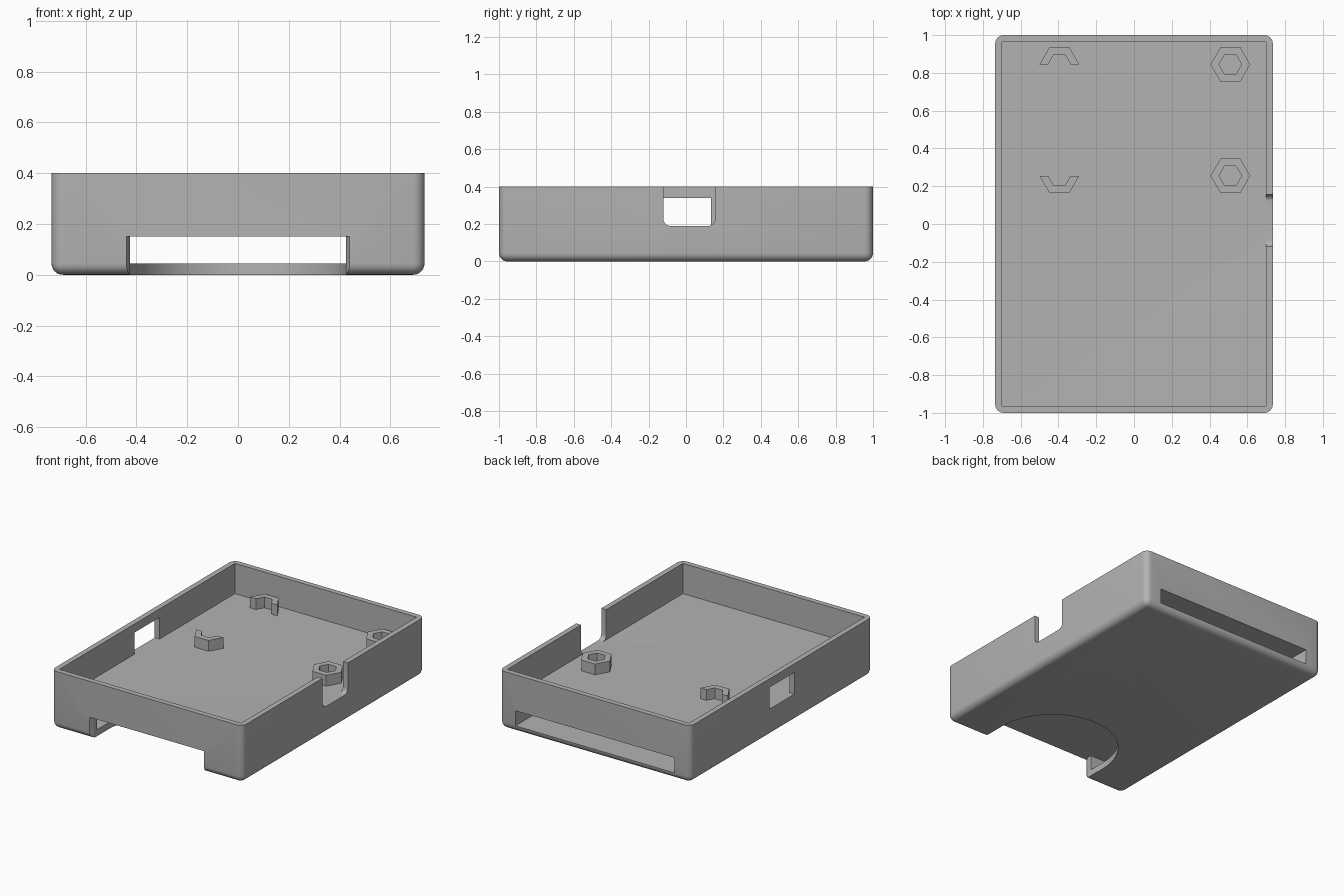
import bpy, bmesh, math
from mathutils import Vector

if "Cube" in bpy.data.objects:
    bpy.data.objects.remove(bpy.data.objects["Cube"])

grey = bpy.data.materials.new("light_grey_plastic")
grey.use_nodes = True
GREY = (0.45, 0.45, 0.45, 1)
grey.diffuse_color = GREY
grey.node_tree.nodes["Principled BSDF"].inputs["Base Color"].default_value = GREY

W, L, H = 0.735, 1.0, 0.4          # half width, half length, height
WALL, FLOOR, PLATE, CEIL = 0.037, 0.19, 0.045, 0.15


def add_object(name, bm):
    bmesh.ops.recalc_face_normals(bm, faces=bm.faces)
    mesh = bpy.data.meshes.new(name)
    bm.to_mesh(mesh)
    bm.free()
    mesh.materials.append(grey)
    obj = bpy.data.objects.new(name, mesh)
    bpy.context.collection.objects.link(obj)
    return obj


def box(name, low, high, bevel=0):
    bm = bmesh.new()
    bmesh.ops.create_cube(bm, size=1)
    for v in bm.verts:
        v.co = Vector(high[i] if v.co[i] > 0 else low[i] for i in range(3))
    if bevel:
        # round every edge except the open rim
        edges = [e for e in bm.edges if min(v.co.z for v in e.verts) < high[2]]
        bmesh.ops.bevel(bm, geom=edges, offset=bevel, segments=6, profile=0.5, affect='EDGES')
    return add_object(name, bm)


def prism(name, points, depth):
    """Extrude a closed loop of 3D points along the depth vector."""
    bm = bmesh.new()
    face = bm.faces.new([bm.verts.new(p) for p in points])
    top = bmesh.ops.extrude_face_region(bm, geom=[face])["geom"]
    bmesh.ops.translate(bm, vec=depth, verts=[g for g in top if isinstance(g, bmesh.types.BMVert)])
    # extrusion keeps the starting cap only if it still exists
    if not face.is_valid:
        bmesh.ops.holes_fill(bm, edges=bm.edges)
    return add_object(name, bm)


def cut(target, cutter):
    mod = target.modifiers.new("cut", 'BOOLEAN')
    mod.operation, mod.solver, mod.object = 'DIFFERENCE', 'EXACT', cutter
    bpy.context.view_layer.objects.active = target
    bpy.ops.object.modifier_apply(modifier=mod.name)
    bpy.data.objects.remove(cutter)


def arc(cx, cy, r, start, end, steps):
    angles = [math.radians(start + (end - start) * i / steps) for i in range(steps + 1)]
    return [(cx + r * math.cos(a), cy + r * math.sin(a)) for a in angles]


# Case shell with an upper tray and a lower sleeve
case = box("case_shell", (-W, -L, 0), (W, L, H), bevel=0.045)
cut(case, box("tray_cutter", (WALL - W, WALL - L, FLOOR), (W - WALL, L - WALL, 1)))
cut(case, box("sleeve_cutter", (-0.61, -0.94, PLATE), (0.61, 1.1, CEIL)))

# Front finger opening: flared mouth running into a round notch
R = 0.425
mouth = [(-R, -0.97), (-R - 0.015, -1), (-R - 0.015, -1.1),
         (R + 0.015, -1.1), (R + 0.015, -1), (R, -0.97)]
outline = mouth + arc(0, -0.82, R, 0, 180, 48)
cut(case, prism("finger_cutter", [(x, y, -0.1) for x, y in outline], (0, 0, CEIL + 0.1)))

# Left side notch, open at the rim, with rounded lower corners
r, y0, y1 = 0.035, -0.12, 0.155
notch = ([(y1, 0.5), (y0, 0.5)] + arc(y0 + r, FLOOR + r, r, 180, 270, 6)
         + arc(y1 - r, FLOOR + r, r, 270, 360, 6))
cut(case, prism("notch_cutter", [(0.68, y, z) for y, z in notch], (0.2, 0, 0)))

# Right side window
cut(case, box("window_cutter", (-0.9, -0.14, FLOOR), (-0.68, 0.135, 0.34)))

bpy.ops.object.select_all(action='DESELECT')
case.select_set(True)
bpy.context.view_layer.objects.active = case
bpy.ops.object.shade_smooth_by_angle(angle=math.radians(30))

# Hexagonal standoffs: whole on the left, half on the right
BASE, TALL, OUT, IN = FLOOR - 0.01, 0.085, 0.105, 0.06
for label, cy, side in (("back", 0.845, 1), ("front", 0.255, -1)):
    ring = arc(0.51, cy, OUT, 0, 300, 5)
    hole = arc(0.51, cy, IN, 0, 300, 5)
    post = prism(label + "_standoff", [(x, y, BASE) for x, y in ring], (0, 0, TALL))
    cut(post, prism("hole_cutter", [(x, y, 0) for x, y in hole], (0, 0, 1)))

    half = arc(-0.395, cy, OUT, 0, 180 * side, 3) + arc(-0.395, cy, IN, 180 * side, 0, 3)
    prism(label + "_half_standoff", [(x, y, BASE) for x, y in half], (0, 0, TALL))
